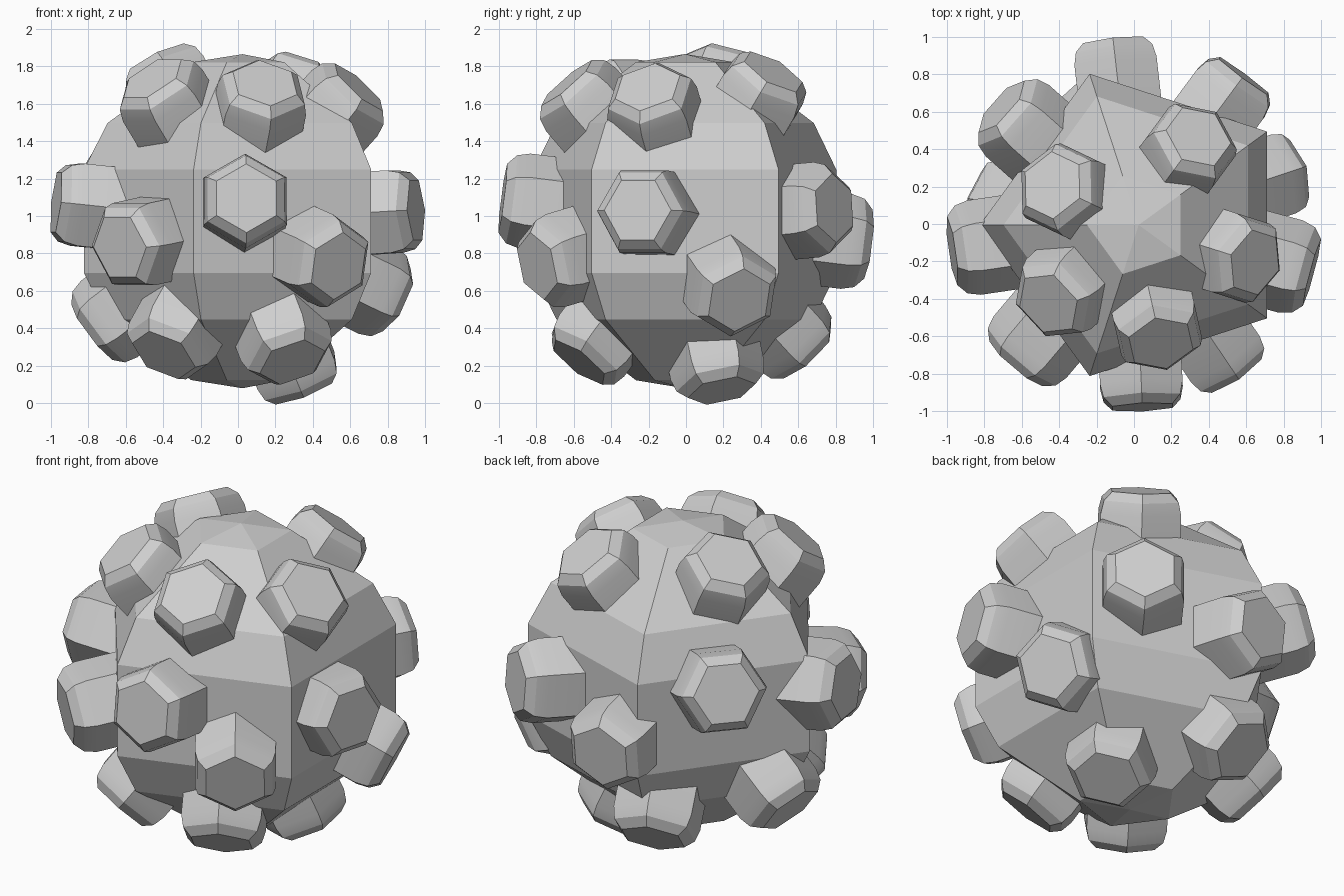
import bpy, bmesh, math
from mathutils import Matrix, Vector

cube = bpy.data.objects.get("Cube")
if cube:
    bpy.data.objects.remove(cube, do_unlink=True)

grey = bpy.data.materials.new("plain_grey")
grey.use_nodes = True
COLOUR = (0.62, 0.62, 0.62, 1)
grey.diffuse_color = COLOUR
grey.node_tree.nodes["Principled BSDF"].inputs["Base Color"].default_value = COLOUR


def lathe(name, sides, profile, start, matrix):
    """Polygonal solid from (radius, height) rings; radius 0 makes a pole."""
    bm = bmesh.new()
    rings = []
    for r, h in profile:
        if r == 0:
            rings.append([bm.verts.new((0, 0, h))] * sides)
            continue
        turns = [start + math.tau * i / sides for i in range(sides)]
        rings.append([bm.verts.new((r * math.cos(a), r * math.sin(a), h)) for a in turns])
    for low, high in zip(rings, rings[1:]):
        for i in range(sides):
            j = (i + 1) % sides
            corners = dict.fromkeys((low[i], low[j], high[j], high[i]))
            bm.faces.new(list(corners))
    for ring in (rings[0], rings[-1]):
        if ring[0] is not ring[1]:
            bm.faces.new(ring)
    bmesh.ops.recalc_face_normals(bm, faces=bm.faces)
    mesh = bpy.data.meshes.new(name)
    bm.to_mesh(mesh)
    bm.free()
    mesh.materials.append(grey)
    obj = bpy.data.objects.new(name, mesh)
    obj.matrix_world = matrix
    bpy.context.collection.objects.link(obj)
    return obj


# Five-sided faceted ball
R = 0.893
latitudes = [math.radians(d) for d in (-72, -36, -18, 18, 36, 72)]
ball = [(0, -R)] + [(R * math.cos(a), R * math.sin(a)) for a in latitudes] + [(0, R)]
lathe("body", 5, ball, math.pi, Matrix.Translation((0.025, -0.005, 0.972)))

# Six-sided studs: outward direction, and whether a flat side points up
STUDS = [
    # upper ring
    ((-.42, .20, .83), 0), ((.31, .42, .72), 0), ((.14, -.62, .72), 0),
    ((-.43, -.40, .72), 1), ((.63, -.20, .70), 0),
    # ring just above the middle
    ((-.70, .62, .28), 1), ((.045, -.98, .125), 0), ((.57, .77, .07), 0),
    ((-.95, -.14, .10), 1), ((.94, -.255, .06), 1),
    # ring just below the middle
    ((-.60, -.71, -.13), 1), ((.52, -.77, -.23), 0), ((.85, .285, -.42), 0),
    ((-.11, .97, -.12), 0), ((-.78, .12, -.59), 0),
    # lower ring
    ((-.40, -.56, -.72), 0), ((.29, -.57, -.75), 0), ((.35, .19, -.90), 0),
    ((-.23, .64, -.70), 0),
]
STUD_PROFILE = [(.255, .5), (.255, .87), (.237, .94), (.185, .988)]

studs = []
for number, (direction, flat) in enumerate(STUDS, 1):
    turn = Vector(direction).to_track_quat('Z', 'Y').to_matrix().to_4x4()
    start = math.pi / 2 + flat * math.pi / 6
    studs.append(lathe(f"stud_{number}", 6, STUD_PROFILE, start,
                       Matrix.Translation((0, 0, 0.97)) @ turn))

# Soft rim on the studs, crisp corners
bpy.ops.object.select_all(action='DESELECT')
for stud in studs:
    stud.select_set(True)
bpy.context.view_layer.objects.active = studs[0]
bpy.ops.object.shade_smooth_by_angle(angle=math.radians(28))
